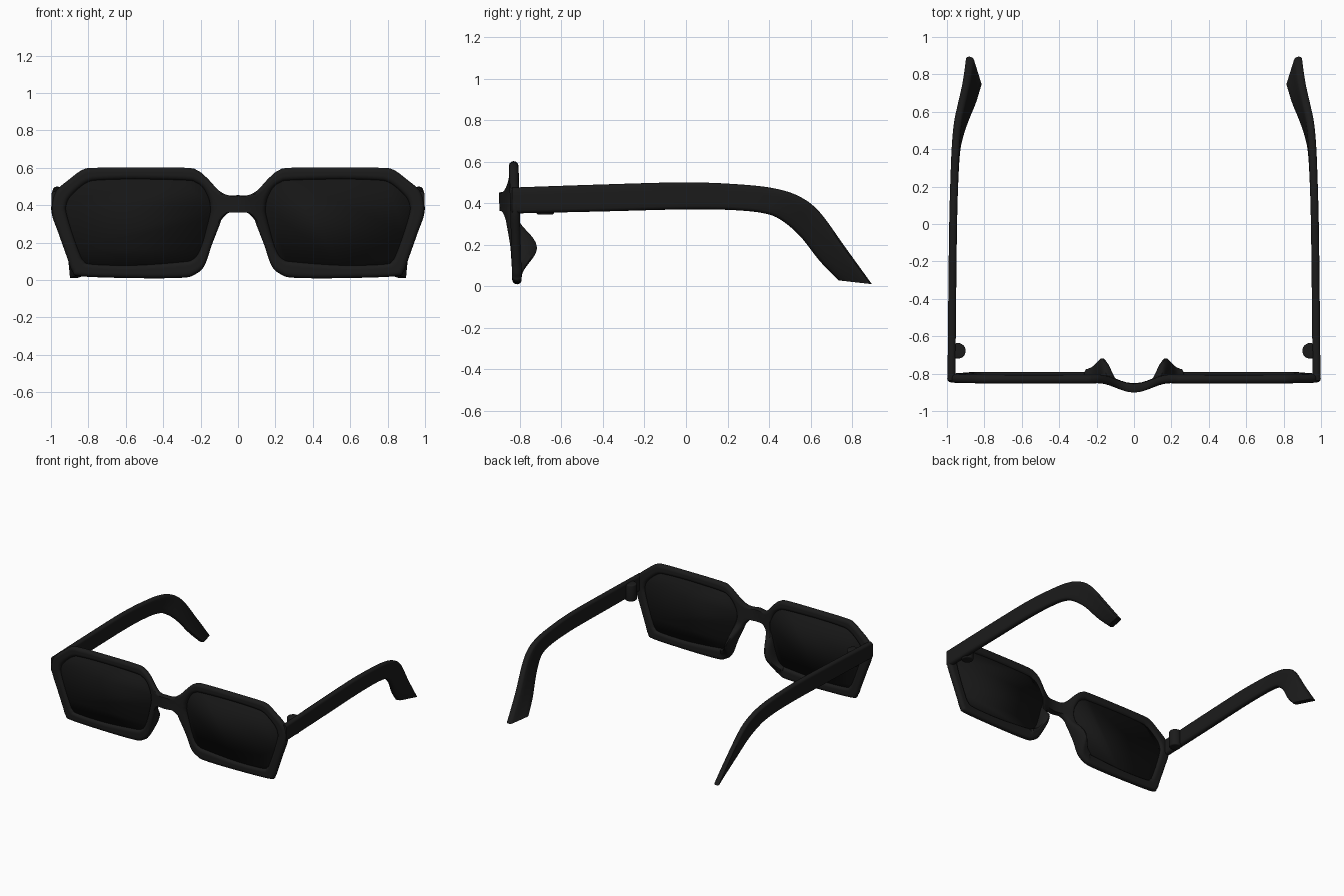
import bpy, bmesh
from math import sin, cos, pi
from mathutils import Vector, Matrix

if "Cube" in bpy.data.objects:
    bpy.data.objects.remove(bpy.data.objects["Cube"])


def material(name, v):
    m = bpy.data.materials.new(name)
    m.diffuse_color = (v, v, v, 1)
    m.use_nodes = True
    m.node_tree.nodes["Principled BSDF"].inputs["Base Color"].default_value = m.diffuse_color
    return m


BLACK = material("black_acetate", 0.011)
DARK = material("dark_lens", 0.008)


def finish(bm, name, mat, angle=40):
    """Turn a right-hand half into a mirrored, smooth shaded object."""
    bmesh.ops.recalc_face_normals(bm, faces=bm.faces)
    me = bpy.data.meshes.new(name)
    bm.to_mesh(me)
    bm.free()
    me.materials.append(mat)
    ob = bpy.data.objects.new(name, me)
    bpy.context.collection.objects.link(ob)
    bpy.ops.object.select_all(action='DESELECT')
    ob.select_set(True)
    bpy.context.view_layer.objects.active = ob
    bpy.ops.object.shade_smooth_by_angle(angle=angle * pi / 180)
    ob.modifiers.new("mirror", 'MIRROR').merge_threshold = 0.0005
    return ob


def spline(rows, steps, closed):
    """Catmull-Rom interpolation of rows of numbers."""
    n, out = len(rows), []
    P = [Vector(r) for r in rows]
    get = (lambda i: P[i % n]) if closed else (lambda i: P[max(0, min(n - 1, i))])
    for i in range(n if closed else n - 1):
        a, b, c, d = (get(i + k) for k in (-1, 0, 1, 2))
        for s in range(steps):
            t = s / steps
            out.append(0.5 * (2 * b + (c - a) * t + (2 * a - 5 * b + 4 * c - d) * t * t
                              + (3 * b - a - 3 * c + d) * t ** 3))
    if not closed:
        out.append(P[-1])
    return out


def section(w, e, h):
    """Bar section w wide and 2h thick, with rounded ends e deep."""
    e = min(e, w * 0.45)
    flat = [e + (w - 2 * e) * k / 4 for k in (1, 2, 3)]
    arc = [pi / 2 + pi * k / 6 for k in range(7)]
    return ([(e + e * cos(a), h * sin(a)) for a in arc] + [(d, -h) for d in flat]
            + [(w - e - e * cos(a), -h * sin(a)) for a in arc] + [(d, h) for d in flat[::-1]])


def loft(pairs, normal, e, h, closed, deform=lambda p, v: p):
    """Sweep the bar section along pairs of edge points."""
    bm, rings = bmesh.new(), []
    for a, b in pairs:
        d = (b - a).normalized()
        rings.append([bm.verts.new(deform(a + d * s + normal * v, v / h))
                      for s, v in section((b - a).length, e, h)])
    n = len(rings[0])
    for i in range(len(rings) if closed else len(rings) - 1):
        r, q = rings[i], rings[(i + 1) % len(rings)]
        for k in range(n):
            bm.faces.new((r[k], r[(k + 1) % n], q[(k + 1) % n], q[k]))
    if not closed:
        bm.faces.new(rings[0])
        bm.faces.new(rings[-1])
    return bm


# Rim and half bridge: outer x, z then lens opening x, z
RIM = [(-.05, .45, .148, .39), (.045, .452, .152, .42), (.10, .477, .165, .455),
       (.165, .545, .19, .495), (.215, .585, .225, .52), (.28, .60, .28, .532),
       (.55, .602, .55, .538), (.76, .60, .74, .533), (.83, .59, .80, .523),
       (.90, .54, .85, .49), (.97, .48, .90, .44), (.995, .42, .917, .40),
       (.995, .35, .917, .36), (.96, .25, .885, .25), (.91, .11, .845, .14),
       (.885, .045, .825, .105), (.84, .02, .78, .085), (.55, .01, .55, .08),
       (.30, .012, .30, .098), (.23, .03, .245, .11), (.18, .075, .215, .14),
       (.14, .187, .19, .20), (.10, .29, .165, .29), (.085, .326, .157, .32),
       (.04, .363, .15, .35), (-.05, .366, .147, .372)]
rim = spline(RIM, 6, True)


def tilt(z):
    return -0.813 - 0.028 * z


def shape_front(p, v):
    """Tilt the front, bow the bridge forward, swell the nose pads back."""
    y = p.y + tilt(p.z)
    if abs(p.x) < 0.2:
        y -= 0.026 * (1 + cos(pi * p.x / 0.2))
    if p.x < 0.26 and abs(p.z - 0.19) < 0.15 and v > 0:
        y += 0.04 * v * (1 + cos(pi * (p.z - 0.19) / 0.15))
    return Vector((p.x, y, p.z))


pairs = [(Vector((r[2], 0, r[3])), Vector((r[0], 0, r[1]))) for r in rim]
bm = loft(pairs, Vector((0, 1, 0)), 0.022, 0.023, True, shape_front)
bmesh.ops.bisect_plane(bm, geom=bm.verts[:] + bm.edges[:] + bm.faces[:], dist=1e-5,
                       plane_co=(0, 0, 0), plane_no=(1, 0, 0), clear_inner=True)
finish(bm, "front_frame", BLACK)

# Lenses, set slightly into the rims
bm = bmesh.new()
verts = []
for a, b in pairs:
    p = a + (b - a).normalized() * 0.008
    verts.append(bm.verts.new((p.x, tilt(p.z), p.z)))
bm.faces.new(verts)
lens = finish(bm, "lenses", DARK)
solid = lens.modifiers.new("thickness", 'SOLIDIFY')
solid.thickness, solid.offset = 0.012, 0

# Temples: top edge y, z, x then bottom edge y, z, x
TEMPLE = [(-.838, .475, .976, -.838, .35, .976), (-.4, .49, .972, -.4, .36, .972),
          (0, .50, .967, 0, .37, .967), (.26, .49, .96, .235, .366, .96),
          (.43, .47, .953, .38, .35, .95), (.55, .43, .943, .46, .317, .932),
          (.645, .355, .925, .55, .24, .90), (.765, .19, .90, .645, .12, .86),
          (.895, .01, .882, .735, .028, .832)]
edges = [(Vector((r[2], r[0], r[1])), Vector((r[5], r[3], r[4])))
         for r in spline(TEMPLE, 6, False)]
finish(loft(edges, Vector((1, 0, 0)), 0.016, 0.021, False), "temples", BLACK)

# Hinge barrels inside the temples
bm = bmesh.new()
bmesh.ops.create_cone(bm, cap_ends=True, segments=32, radius1=0.042, radius2=0.042,
                      depth=0.125, matrix=Matrix.Translation((0.942, -0.678, 0.408)))
rims = [e for e in bm.edges if abs(e.verts[0].co.z - e.verts[1].co.z) < 1e-4]
bmesh.ops.bevel(bm, geom=rims, offset=0.008, segments=3, profile=0.5, affect='EDGES')
finish(bm, "hinges", BLACK)
